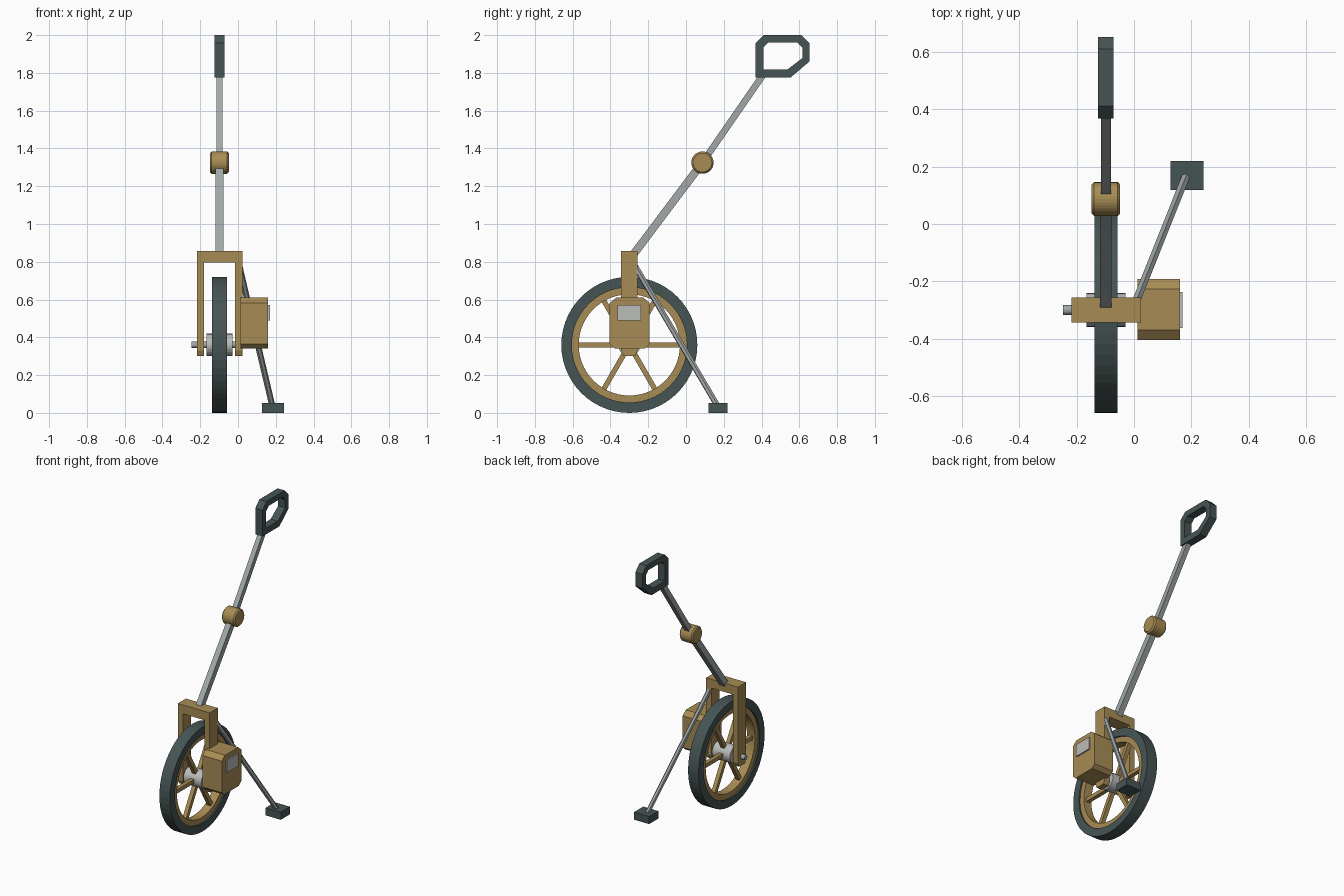
import bpy, bmesh, math
from mathutils import Vector, Matrix

if "Cube" in bpy.data.objects:
    bpy.data.objects.remove(bpy.data.objects["Cube"])

CX, CY, CZ = -0.098, -0.30, 0.36   # wheel centre


def mat(name, rgb):
    m = bpy.data.materials.new(name)
    m.diffuse_color = (*rgb, 1)
    m.use_nodes = True
    m.node_tree.nodes["Principled BSDF"].inputs["Base Color"].default_value = m.diffuse_color
    return m


RUBBER = mat("dark slate", (0.062, 0.09, 0.09))
TAN = mat("tan", (0.39, 0.265, 0.09))
STEEL = mat("steel grey", (0.36, 0.39, 0.39))
PALE = mat("pale grey", (0.50, 0.51, 0.49))


def finish(name, bm, material):
    bmesh.ops.recalc_face_normals(bm, faces=bm.faces)
    me = bpy.data.meshes.new(name)
    bm.to_mesh(me)
    bm.free()
    me.materials.append(material)
    ob = bpy.data.objects.new(name, me)
    bpy.context.collection.objects.link(ob)
    return ob


def prism(name, pts, x0, x1, material, bevel=0):
    """Side profile of (y, z) points extruded along x."""
    bm = bmesh.new()
    a = [bm.verts.new((x0, y, z)) for y, z in pts]
    b = [bm.verts.new((x1, y, z)) for y, z in pts]
    n = len(pts)
    caps = [bm.faces.new(a), bm.faces.new(b)]
    for i in range(n):
        j = (i + 1) % n
        bm.faces.new((a[i], a[j], b[j], b[i]))
    if bevel:
        edges = list({e for f in caps for e in f.edges})
        bmesh.ops.bevel(bm, geom=edges, offset=bevel, segments=1, affect='EDGES')
    return finish(name, bm, material)


def frame(name, outer, inner, x0, x1, material):
    """Closed loop with a hole, extruded along x."""
    bm = bmesh.new()
    rings = [[bm.verts.new((x, y, z)) for y, z in pts]
             for x, pts in ((x0, outer), (x1, outer), (x1, inner), (x0, inner))]
    n = len(outer)
    for k in range(4):
        p, q = rings[k], rings[(k + 1) % 4]
        for i in range(n):
            j = (i + 1) % n
            bm.faces.new((p[i], p[j], q[j], q[i]))
    return finish(name, bm, material)


def circle(y, z, r, n):
    return [(y + r * math.cos(2 * math.pi * i / n), z + r * math.sin(2 * math.pi * i / n))
            for i in range(n)]


def rect(y0, y1, z0, z1):
    return [(y0, z0), (y1, z0), (y1, z1), (y0, z1)]


def strip(p, q, w):
    """Rectangle of width w running from p to q in the side plane."""
    p, q = Vector(p), Vector(q)
    d = (q - p).normalized() * w / 2
    s = Vector((-d.y, d.x))
    return [tuple(v) for v in (p + s, p - s, q - s, q + s)]


# Wheel: tyre, rim, six spokes, hub and axle
ring = lambda r: circle(CY, CZ, r, 56)
frame("tyre", ring(0.36), ring(0.305), CX - 0.04, CX + 0.04, RUBBER)
frame("rim", ring(0.306), ring(0.268), CX - 0.03, CX + 0.03, TAN)
for i in range(6):
    a = i * math.pi / 3
    d = Vector((math.cos(a), math.sin(a)))
    c = Vector((CY, CZ))
    prism(f"spoke_{i + 1}", strip(c + d * 0.04, c + d * 0.285, 0.027),
          CX - 0.014, CX + 0.014, TAN)
prism("hub", circle(CY, CZ, 0.059, 28), CX - 0.068, CX + 0.068, PALE)
prism("axle", circle(CY, CZ, 0.017, 16), -0.247, 0.01, STEEL)

# Fork: crossbar and two legs with clipped lower corners
y0, y1 = CY - 0.044, CY + 0.044
prism("fork_crossbar", rect(y0, y1, 0.795, 0.856), -0.218, 0.025, TAN)
leg = [(y0 + 0.012, 0.302), (y1 - 0.012, 0.302), (y1, 0.33), (y1, 0.80), (y0, 0.80), (y0, 0.33)]
for name, xa, xb in (("left", -0.218, -0.180), ("right", -0.016, 0.025)):
    prism(f"fork_leg_{name}", leg, xa, xb, TAN)

# Counter box with display plate
box = [(-0.378, 0.341), (-0.218, 0.341), (-0.192, 0.364), (-0.192, 0.582),
       (-0.226, 0.61), (-0.370, 0.61), (-0.404, 0.582), (-0.404, 0.364)]
prism("counter_box", box, 0.012, 0.16, TAN)
prism("counter_display", rect(-0.362, -0.237, 0.488, 0.572), 0.160, 0.1695, PALE)

# Folding pole in two sections with a round joint
prism("lower_pole", strip((-0.285, 0.83), (0.087, 1.325), 0.042), CX - 0.020, CX + 0.020, STEEL)
prism("upper_pole", strip((0.087, 1.325), (0.405, 1.785), 0.035), CX - 0.017, CX + 0.017, STEEL)
prism("pole_joint", circle(0.087, 1.325, 0.059, 32), CX - 0.05, CX + 0.05, TAN, bevel=0.009)

# Hand grip loop
outer = [(0.368, 1.775), (0.553, 1.775), (0.653, 1.86), (0.653, 1.957),
         (0.611, 2.0), (0.411, 2.0), (0.368, 1.957)]
inner = [(0.409, 1.817), (0.535, 1.817), (0.616, 1.878), (0.616, 1.934),
         (0.590, 1.961), (0.436, 1.961), (0.409, 1.934)]
frame("hand_grip", outer, inner, CX - 0.027, CX + 0.027, RUBBER)

# Side stand and its foot
top, end = Vector((0.008, -0.268, 0.775)), Vector((0.182, 0.168, 0.035))
bm = bmesh.new()
d = end - top
bmesh.ops.create_cone(bm, cap_ends=True, segments=6, radius1=0.016, radius2=0.016,
                      depth=d.length,
                      matrix=Matrix.Translation((top + end) / 2)
                      @ d.to_track_quat('Z', 'Y').to_matrix().to_4x4())
finish("side_stand", bm, STEEL)
prism("stand_foot", rect(0.119, 0.219, 0.0, 0.052), 0.128, 0.243, RUBBER)
